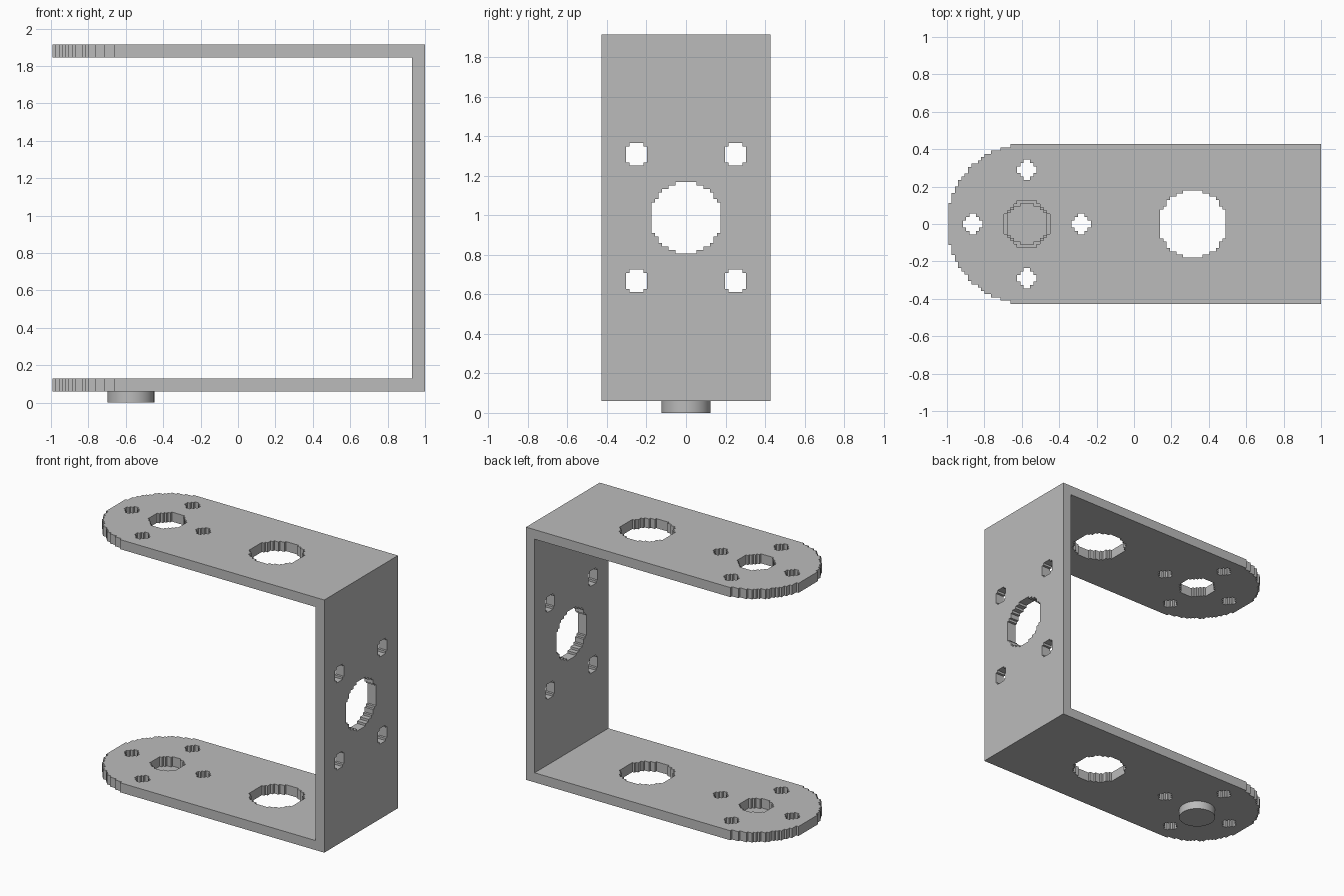
import bpy
import bmesh
from mathutils import Matrix

if "Cube" in bpy.data.objects:
    bpy.data.objects.remove(bpy.data.objects["Cube"], do_unlink=True)

# Material
grey = bpy.data.materials.new("plain grey")
grey.use_nodes = True
colour = (0.5, 0.5, 0.5, 1)
grey.diffuse_color = colour
grey.node_tree.nodes["Principled BSDF"].inputs["Base Color"].default_value = colour

STEP = 0.0175     # size of the stair steps on round edges
HALF = 0.4275     # half width of the bracket
THICK = 0.07
BASE, TOP = 0.06, 1.915
PIVOT = -0.5725   # centre of the rounded ends


def half_outline(radius, power=2):
    """Right half of a stair-stepped disc, from bottom to top."""
    rows = round(2 * radius / STEP)
    h = 2 * radius / rows
    points = []
    for i in range(rows):
        y = -radius + i * h
        mid = abs(y + h / 2)
        w = (radius ** power - mid ** power) ** (1 / power)
        w = min(radius, max(1, round(w / STEP)) * STEP)
        if points and points[-1][0] == w:
            points[-1] = (w, y + h)
        else:
            points += [(w, y), (w, y + h)]
    return points


def hole(cx, cy, radius, power=2):
    right = half_outline(radius, power)
    left = [(-x, y) for x, y in reversed(right)]
    return [(cx + x, cy + y) for x, y in right + left]


def plate(name, loops, matrix):
    """Flat plate with holes, extruded along its local z."""
    curve = bpy.data.curves.new(name, "CURVE")
    curve.dimensions = "2D"
    curve.fill_mode = "BOTH"
    curve.extrude = THICK / 2
    for loop in loops:
        spline = curve.splines.new("POLY")
        spline.points.add(len(loop) - 1)
        for point, (x, y) in zip(spline.points, loop):
            point.co = (x, y, 0, 1)
        spline.use_cyclic_u = True
        spline.use_smooth = False
    helper = bpy.data.objects.new(name + " outline", curve)
    bpy.context.collection.objects.link(helper)
    graph = bpy.context.evaluated_depsgraph_get()
    mesh = bpy.data.meshes.new_from_object(helper.evaluated_get(graph))
    bpy.data.objects.remove(helper, do_unlink=True)
    bm = bmesh.new()
    bm.from_mesh(mesh)
    bmesh.ops.remove_doubles(bm, verts=bm.verts, dist=0.0005)
    bmesh.ops.recalc_face_normals(bm, faces=bm.faces)
    for face in bm.faces:
        face.smooth = False
    bm.to_mesh(mesh)
    bm.free()
    mesh.transform(matrix)
    mesh.materials.clear()
    mesh.materials.append(grey)
    obj = bpy.data.objects.new(name, mesh)
    bpy.context.collection.objects.link(obj)
    return obj


# Arms: rounded end, ring of four screw holes, large opening
end = [(PIVOT - x, y) for x, y in half_outline(HALF)]
arm_outline = [(1, -HALF)] + end + [(1, HALF)]
screws = [hole(PIVOT + dx, dy, 0.055, 1.4)
          for dx, dy in ((0.29, 0), (-0.29, 0), (0, 0.29), (0, -0.29))]
opening = hole(0.315, 0, 0.18)
for name, z, pivot_radius in (("lower_arm", BASE + THICK / 2, 0.11),
                              ("upper_arm", TOP - THICK / 2, 0.125)):
    plate(name, [arm_outline, opening, hole(PIVOT, 0, pivot_radius)] + screws,
          Matrix.Translation((0, 0, z)))

# Upright wall joining the arms: local x, y become world y, z
low, high, middle = BASE + THICK, TOP - THICK, (BASE + TOP) / 2
wall = [(-HALF, low), (HALF, low), (HALF, high), (-HALF, high)]
wall_holes = [hole(0, middle, 0.18)]
wall_holes += [hole(sy * 0.25, middle + sz * 0.32, 0.057, 2.6)
               for sy in (-1, 1) for sz in (-1, 1)]
turn = Matrix(((0, 0, 1, 1 - THICK / 2), (1, 0, 0, 0), (0, 1, 0, 0), (0, 0, 0, 1)))
plate("upright_wall", [wall] + wall_holes, turn)

# Pivot boss under the lower arm
bpy.ops.mesh.primitive_cylinder_add(vertices=48, radius=0.125, depth=BASE,
                                    location=(PIVOT, 0, BASE / 2))
boss = bpy.context.object
boss.name = "pivot_boss"
boss.data.materials.append(grey)
bpy.ops.object.shade_smooth_by_angle()
